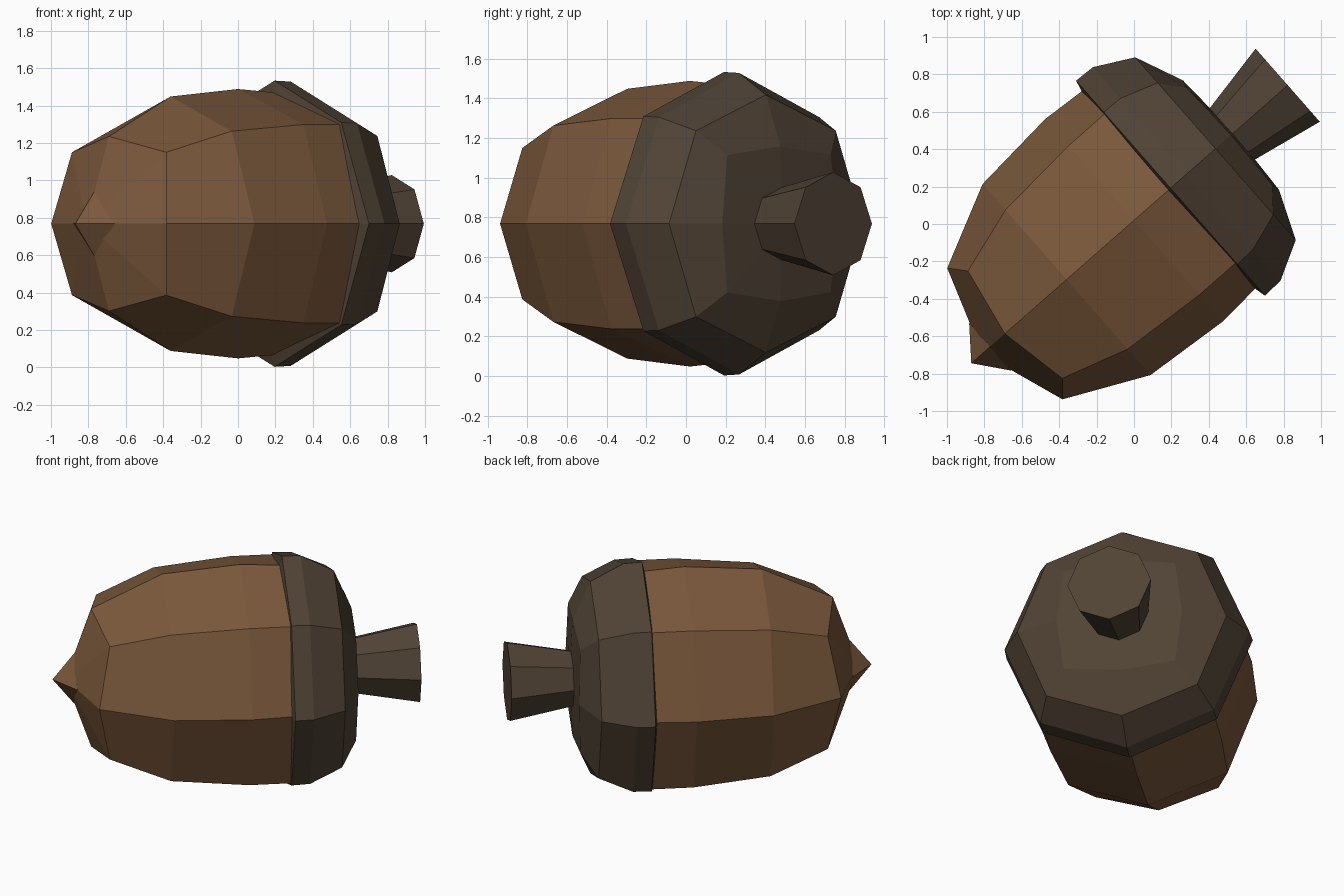
import bpy, bmesh
from math import radians, sin, cos, pi

if "Cube" in bpy.data.objects:
    bpy.data.objects.remove(bpy.data.objects["Cube"])

AXIS_ANGLE = radians(41.3)      # the nut lies on its side, turned about z
CENTRE = (0, 0.02, 0.768)


def material(name, rgb):
    m = bpy.data.materials.new(name)
    m.diffuse_color = (*rgb, 1)
    m.use_nodes = True
    m.node_tree.nodes["Principled BSDF"].inputs["Base Color"].default_value = m.diffuse_color
    return m


def lathe(name, rings, mat, start=None, end=None, sides=8):
    """Skin rings of (s, r, s_diag, r_diag) along the axis; odd vertices use the diagonal values.
    start / end are the axial positions of the closing points."""
    bm = bmesh.new()
    loops = []
    for s, r, sd, rd in rings:
        loop = []
        for i in range(sides):
            a = 2 * pi * i / sides
            x, rad = (sd, rd) if i % 2 else (s, r)
            loop.append(bm.verts.new((x, rad * cos(a), rad * sin(a))))
        loops.append(loop)
    for a, b in zip(loops, loops[1:]):
        for i in range(sides):
            j = (i + 1) % sides
            bm.faces.new((a[i], a[j], b[j], b[i]))
    for s, loop in ((start, loops[0]), (end, loops[-1])):
        if s is not None:
            tip = bm.verts.new((s, 0, 0))
            for i in range(sides):
                bm.faces.new((loop[i], loop[(i + 1) % sides], tip))
    bmesh.ops.recalc_face_normals(bm, faces=bm.faces[:])
    me = bpy.data.meshes.new(name)
    bm.to_mesh(me)
    bm.free()
    me.materials.append(mat)
    ob = bpy.data.objects.new(name, me)
    ob.location = CENTRE
    ob.rotation_euler.z = AXIS_ANGLE
    bpy.context.collection.objects.link(ob)
    return ob


def ring(s, r, rd=None):
    return (s, r, s, rd or r)


brown = material("shell_brown", (0.20, 0.10, 0.045))
dark = material("cap_brown", (0.082, 0.056, 0.036))

# Nut body, blocky-round end
lathe("nut_body", [(-0.919, 0.467, -0.846, 0.54), ring(-0.48, 0.68, 0.70),
                   ring(0.0, 0.72, 0.75), ring(0.28, 0.70, 0.75)],
      brown, start=-1.08, end=0.28)

# Pointed four-sided tip
lathe("nut_tip", [ring(-1.024, 0.17)], brown, start=-0.99, end=-1.158, sides=4).data
tip = bpy.data.objects["nut_tip"]

# Cap with rim and rounded back
lathe("cap", [ring(0.24, 0.68, 0.70), ring(0.26, 0.765), ring(0.375, 0.76),
              ring(0.58, 0.65, 0.663), (0.69, 0.39, 0.68, 0.49)],
      dark, start=0.26, end=0.71)

# Flared stem
lathe("stem", [ring(0.66, 0.175), ring(1.094, 0.26)], dark, start=0.66, end=1.094)
